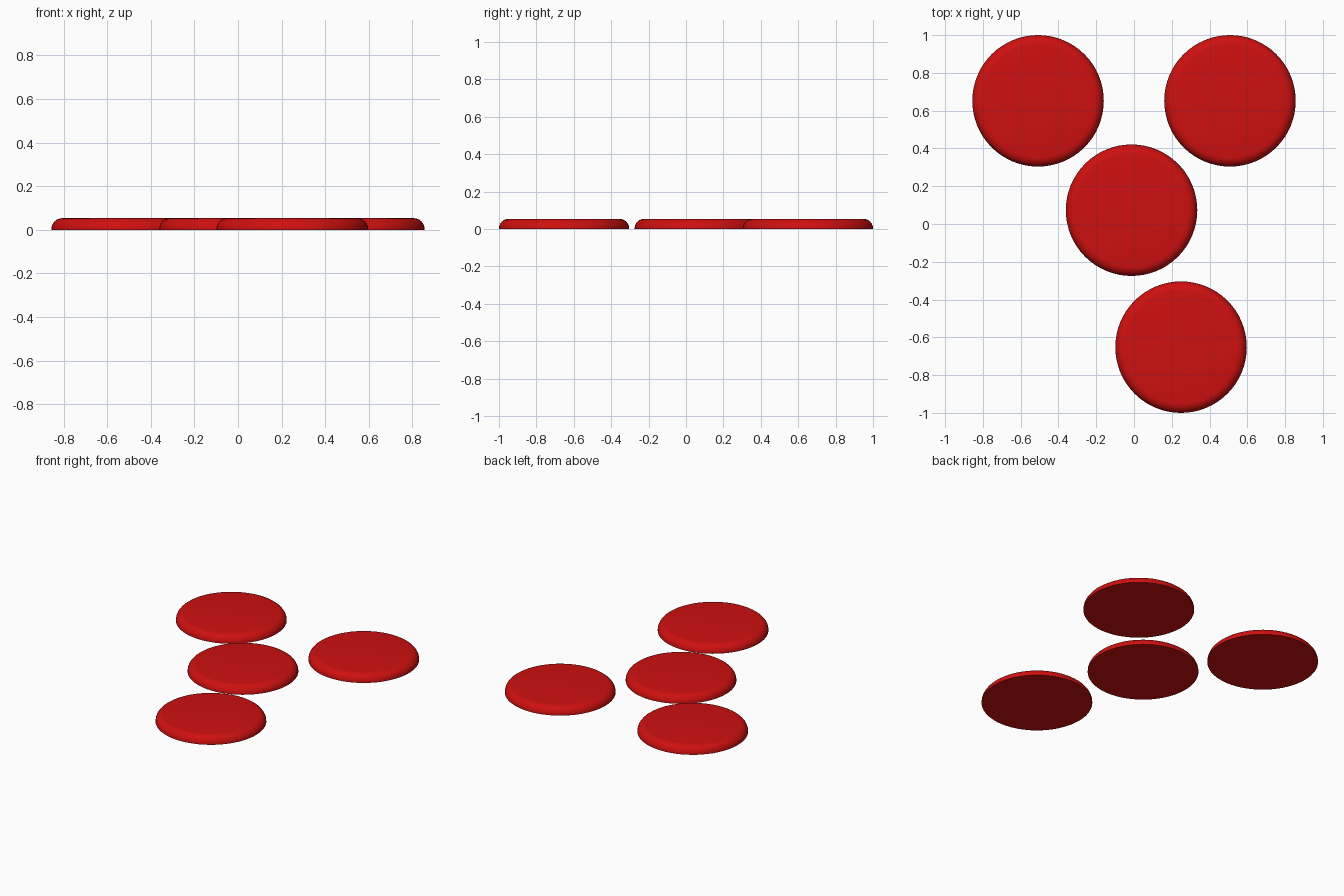
import bpy, bmesh, math

if "Cube" in bpy.data.objects:
    bpy.data.objects.remove(bpy.data.objects["Cube"])

RADIUS, HEIGHT, ROUND, SIDES, STEPS = 0.348, 0.054, 0.05, 64, 6

red = bpy.data.materials.new("red")
red.diffuse_color = (0.62, 0.005, 0.005, 1)
red.use_nodes = True
red.node_tree.nodes["Principled BSDF"].inputs["Base Color"].default_value = red.diffuse_color

# Half profile of a disc: flat base, rounded upper rim, flat top
profile = [(RADIUS, 0.0)]
for i in range(STEPS + 1):
    a = math.pi / 2 * i / STEPS
    profile.append((RADIUS - ROUND + ROUND * math.cos(a),
                    HEIGHT - ROUND + ROUND * math.sin(a)))


def disc(name, x, y):
    bm = bmesh.new()
    rings = [[bm.verts.new((r * math.cos(2 * math.pi * k / SIDES),
                            r * math.sin(2 * math.pi * k / SIDES), z))
              for k in range(SIDES)] for r, z in profile]
    for low, high in zip(rings, rings[1:]):
        for k in range(SIDES):
            n = (k + 1) % SIDES
            bm.faces.new((low[k], low[n], high[n], high[k]))
    bm.faces.new(rings[-1])
    bm.faces.new(rings[0][::-1])
    mesh = bpy.data.meshes.new(name)
    bm.to_mesh(mesh)
    bm.free()
    mesh.materials.append(red)
    ob = bpy.data.objects.new(name, mesh)
    ob.location = (x, y, 0)
    bpy.context.collection.objects.link(ob)
    bpy.ops.object.select_all(action='DESELECT')
    ob.select_set(True)
    bpy.context.view_layer.objects.active = ob
    bpy.ops.object.shade_smooth_by_angle(angle=math.radians(30))


# Four loose discs
disc("disc_back_left", -0.508, 0.652)
disc("disc_back_right", 0.508, 0.652)
disc("disc_middle", -0.013, 0.073)
disc("disc_front", 0.249, -0.652)
